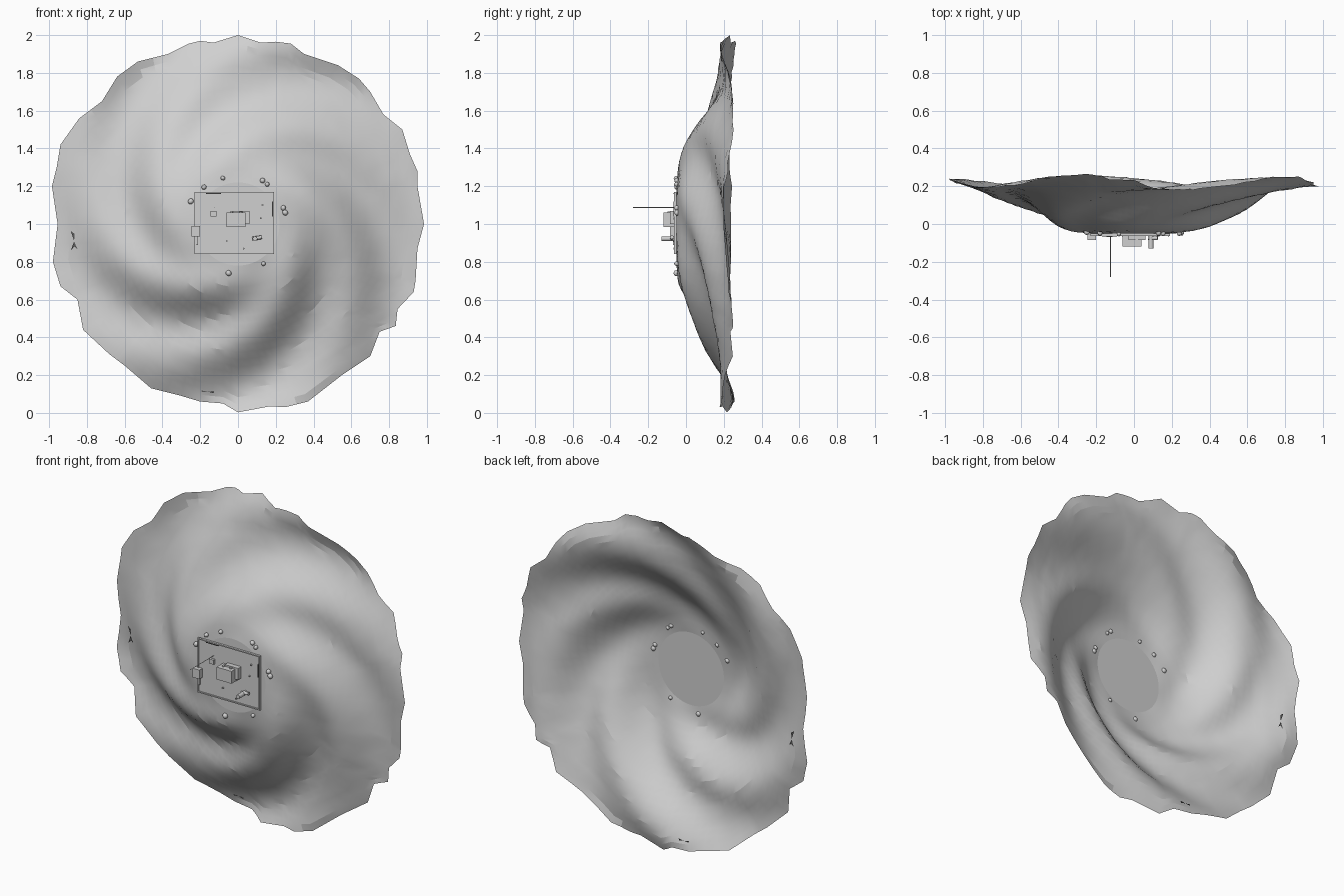
import bpy, bmesh, math, random
from mathutils import Vector

if "Cube" in bpy.data.objects:
    bpy.data.objects.remove(bpy.data.objects["Cube"])

random.seed(4)


def material(name, v):
    m = bpy.data.materials.new(name)
    m.diffuse_color = (v, v, v, 1)
    m.use_nodes = True
    m.node_tree.nodes["Principled BSDF"].inputs["Base Color"].default_value = m.diffuse_color
    return m


GREY = material("light grey", 0.63)
DARK = material("dark grey", 0.1)


def add_object(name, bm, mat, smooth=None):
    mesh = bpy.data.meshes.new(name)
    bm.to_mesh(mesh)
    bm.free()
    mesh.materials.append(mat)
    ob = bpy.data.objects.new(name, mesh)
    bpy.context.collection.objects.link(ob)
    if smooth:
        bpy.ops.object.select_all(action='DESELECT')
        ob.select_set(True)
        bpy.context.view_layer.objects.active = ob
        bpy.ops.object.shade_smooth_by_angle(angle=math.radians(smooth))
    return ob


def box(name, x, y, z, mat=GREY, bevel=0):
    """Box from (min, max) pairs on each axis."""
    bm = bmesh.new()
    bmesh.ops.create_cube(bm, size=1)
    for v in bm.verts:
        v.co = Vector([a[0] if c < 0 else a[1] for c, a in zip(v.co, (x, y, z))])
    if bevel:
        bmesh.ops.bevel(bm, geom=bm.edges[:], offset=bevel, segments=1, affect='EDGES')
    return add_object(name, bm, mat)


def rod(name, start, end, r, sides=8, mat=GREY):
    a, b = Vector(start), Vector(end)
    bm = bmesh.new()
    bmesh.ops.create_cone(bm, cap_ends=True, segments=sides, radius1=r, radius2=r, depth=(b - a).length)
    ob = add_object(name, bm, mat, 50)
    ob.location = (a + b) / 2
    ob.rotation_euler = (b - a).to_track_quat('Z', 'Y').to_euler()
    return ob


# ragged rim outline (x, z), running round from the right-hand tip
RIM = [(.985, 1), (.95, 1.2), (.95, 1.28), (.91, 1.37), (.87, 1.5), (.77, 1.58), (.7, 1.7),
       (.64, 1.77), (.53, 1.84), (.35, 1.9), (.28, 1.955), (.2, 1.965), (.12, 1.96), (0, 2),
       (-.13, 1.96), (-.2, 1.97), (-.26, 1.955), (-.37, 1.9), (-.53, 1.86), (-.64, 1.78),
       (-.72, 1.65), (-.84, 1.56), (-.94, 1.42), (-.96, 1.3), (-.985, 1.2), (-.955, 1),
       (-.98, .8), (-.94, .67), (-.85, .6), (-.82, .44), (-.68, .31), (-.6, .25), (-.46, .13),
       (-.3, .09), (-.2, .06), (-.08, .05), (0, .003), (.17, .035), (.25, .03), (.37, .06),
       (.55, .2), (.7, .3), (.75, .43), (.835, .46), (.845, .55), (.93, .64), (.94, .7), (.95, .87)]
# radius, mean depth, spiral fold height
PROFILE = [(0, -.05, 0), (.22, -.05, 0), (.32, -.036, .008), (.4, -.005, .02),
           (.5, .053, .032), (.6, .105, .036), (.7, .15, .034), (.8, .188, .028),
           (.9, .213, .03), (1.05, .228, .046)]


def profile(r):
    for (r0, d0, a0), (r1, d1, a1) in zip(PROFILE, PROFILE[1:]):
        if r <= r1:
            t = (r - r0) / (r1 - r0)
            return d0 + (d1 - d0) * t, a0 + (a1 - a0) * t
    return PROFILE[-1][1:]


def depth(r, ang):
    d, a = profile(r)
    crest = math.radians(-48 - 155 * (r - .6))
    k = min(max((r - .75) / .2, 0), 1)
    # inner folds are softer above; rim folds are softer at the sides
    gain = (1 - k) * (.83 - .2 * math.sin(ang)) + k * (.6 + .5 * math.sin(ang) ** 2)
    return d + a * gain * math.cos(5 * (ang - crest))


# rim points as angle and radius, with a midpoint between each pair
outline = []
for p, q in zip(RIM, RIM[1:] + RIM[:1]):
    for x, z in (p, ((p[0] + q[0]) / 2, (p[1] + q[1]) / 2)):
        outline.append((math.atan2(z - 1, x) % math.tau, math.hypot(x, z - 1)))

# spiral-folded sheet: flat centre surrounded by rings out to the ragged rim
bm = bmesh.new()
N, RINGS = len(outline), 20
rings = []
for j in range(RINGS + 1):
    t = j / RINGS
    ring = []
    for i, (rim_ang, rim_r) in enumerate(outline):
        even = math.tau * i / N
        ang = even + (rim_ang - even) * t
        r = .22 + (.98 + (rim_r - .98) * t ** 2 - .22) * t
        y = depth(r, ang) + random.uniform(-.003, .003) * t
        ring.append(bm.verts.new((r * math.cos(ang), y, 1 + r * math.sin(ang))))
    rings.append(ring)
bm.faces.new(rings[0])
for a, b in zip(rings, rings[1:]):
    for i in range(N):
        k = (i + 1) % N
        bm.faces.new((a[i], a[k], b[k], b[i]))
add_object("folded_sheet", bm, GREY, 14)


# small pinched tears near the rim: two slivers meeting at a point
def tear(name, x, z, slivers):
    y = depth(math.hypot(x, z - 1), math.atan2(z - 1, x))
    bm = bmesh.new()
    for pts in slivers:
        for off in (-.008, .008):
            bm.faces.new([bm.verts.new((x + u, y + off, z + w)) for u, w in pts])
    add_object(name, bm, DARK)


tear("left_tear", -.868, .912,
     [((0, 0), (-.018, .052), (.004, .035)), ((0, -.005), (-.016, -.05), (.003, -.03)),
      ((0, -.005), (.018, -.045), (.003, -.03))])
tear("lower_tear", -.16, .112,
     [((0, 0), (-.035, .007), (-.03, -.002)), ((0, 0), (.035, .005), (.03, -.007))])

# central panel with raised border
X0, X1, Z0, Z1 = -.23, .19, .84, 1.17
box("panel", (X0, X1), (-.056, -.05), (Z0, Z1))
E = .007
box("panel_top_edge", (X0, X1), (-.063, -.05), (Z1 - E, Z1))
box("panel_bottom_edge", (X0, X1), (-.063, -.05), (Z0, Z0 + E))
box("panel_left_edge", (X0, X0 + E), (-.063, -.05), (Z0, Z1))
box("panel_right_edge", (X1 - E, X1), (-.063, -.05), (Z0, Z1))
box("top_slot", (-.17, -.09), (-.066, -.056), (1.158, 1.163), DARK)
box("right_slot", (.179, .185), (-.066, -.056), (1.04, 1.12), DARK)

# central housing and its smaller block
box("housing", (-.06, .04), (-.12, -.055), (.985, 1.06))
box("housing_back", (-.03, .06), (-.085, -.055), (1.0, 1.07))
for i, x in enumerate((-.035, .015)):
    rod(f"housing_knob_{i}", (x, -.09, 1.058), (x, -.09, 1.066), .008)

# side box on its stem
box("side_box", (-.245, -.2), (-.085, -.055), (.935, .99))
box("side_stem", (-.222, -.212), (-.07, -.055), (.89, .935))

# lamp-like barrel
rod("barrel", (.09, -.055, .922), (.09, -.13, .922), .013)
rod("barrel_arm", (.075, -.075, .922), (.125, -.075, .93), .01)

# slender mast and its base
rod("mast", (-.125, -.055, 1.087), (-.125, -.28, 1.087), .002, 4)
box("mast_base", (-.145, -.115), (-.07, -.055), (1.04, 1.068))

# small studs on the panel
for i, (x, z) in enumerate([(.12, 1.03), (-.06, .91), (.03, .87), (.13, 1.1)]):
    rod(f"stud_{i}", (x, -.055, z), (x, -.066, z), .005, 6)

# loose pebbles scattered around the panel
for i, (x, z) in enumerate([(-.18, 1.195), (-.08, 1.243), (.13, 1.23), (.155, 1.21), (.24, 1.085),
                            (.25, 1.06), (-.25, 1.12), (-.05, .74), (.135, .79)]):
    bm = bmesh.new()
    bmesh.ops.create_icosphere(bm, subdivisions=2, radius=.015)
    s = random.uniform(.75, 1)
    for v in bm.verts:
        v.co = Vector((v.co.x * 1.1 * s, v.co.y, v.co.z * s))
    ob = add_object(f"pebble_{i}", bm, GREY, 60)
    ob.location = (x, depth(math.hypot(x, z - 1), math.atan2(z - 1, x)) - .004, z)
    ob.rotation_euler.y = random.uniform(0, 3)
